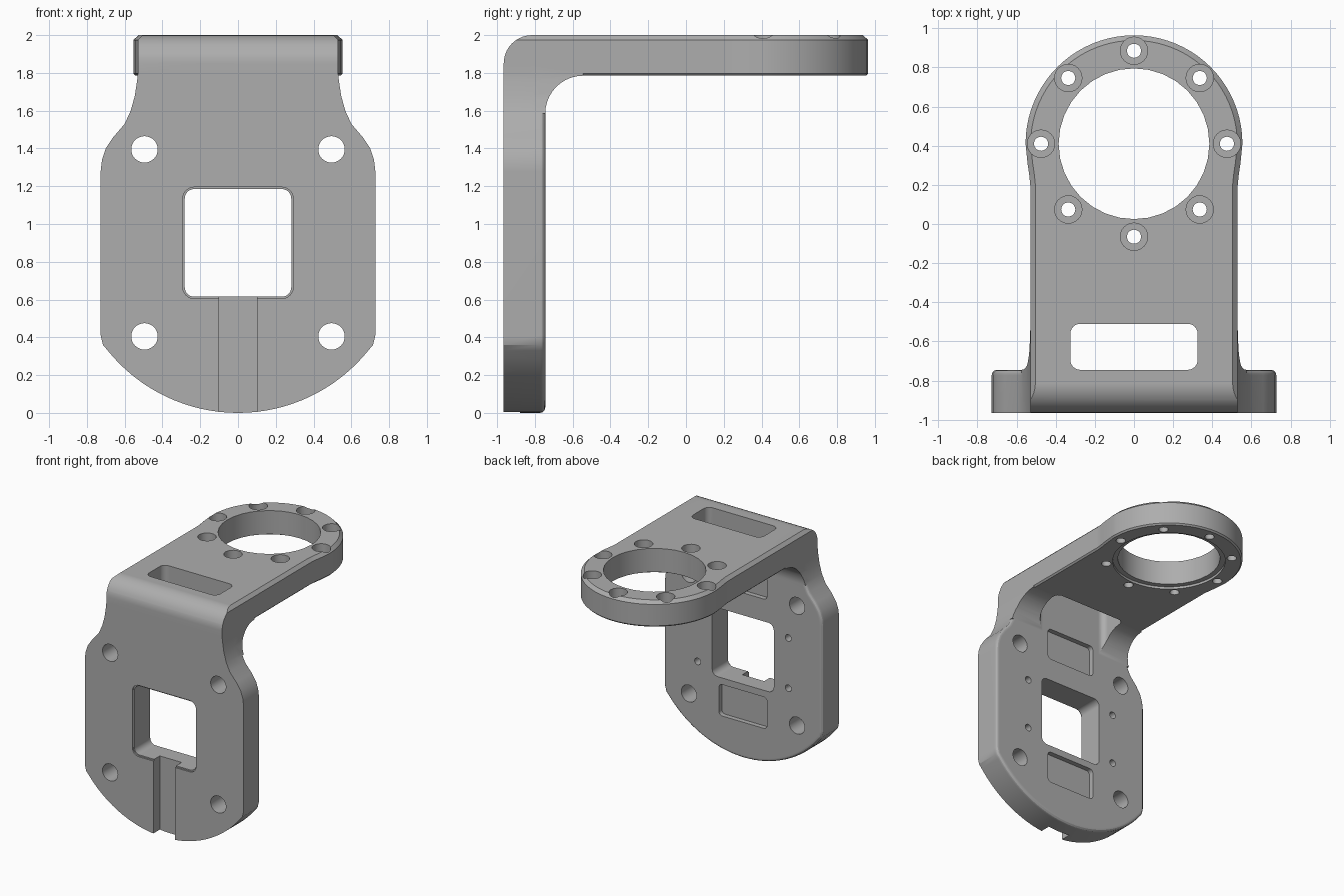
import bpy, bmesh
from math import pi, sin, cos, asin

cube = bpy.data.objects.get("Cube")
if cube:
    bpy.data.objects.remove(cube, do_unlink=True)

FRONT, BACK, UNDER, TOP = -0.965, -0.745, 1.785, 2.0
RING_Y, RING_R, ARM_W = 0.41, 0.554, 0.53


def arc(cx, cy, r, a0, a1, n):
    return [(cx + r * cos(a0 + (a1 - a0) * i / n), cy + r * sin(a0 + (a1 - a0) * i / n))
            for i in range(n + 1)]


def circle(cx, cy, r, n=32):
    return arc(cx, cy, r, 0, 2 * pi, n)[:-1]


def rounded_rect(x0, x1, y0, y1, r):
    corners = [(x1 - r, y1 - r), (x0 + r, y1 - r), (x0 + r, y0 + r), (x1 - r, y0 + r)]
    return [p for i, (cx, cy) in enumerate(corners)
            for p in arc(cx, cy, r, i * pi / 2, (i + 1) * pi / 2, 6)]


def mirrored(half):
    """Close a right-hand half outline by mirroring it across the centre."""
    return half + [(-x, y) for x, y in reversed(half) if x > 1e-5]


def prism(name, outline, axis, lo, hi, bevel_lo=0, bevel_hi=0, segments=1):
    """Extrude an outline along an axis, with optional bevelled cap rims."""
    place = {"X": lambda u, v, w: (w, u, v),
             "Y": lambda u, v, w: (u, w, v),
             "Z": lambda u, v, w: (u, v, w)}[axis]
    k = "XYZ".index(axis)
    bm = bmesh.new()
    a = [bm.verts.new(place(u, v, lo)) for u, v in outline]
    b = [bm.verts.new(place(u, v, hi)) for u, v in outline]
    bm.faces.new(a)
    bm.faces.new(b)
    for i in range(len(a)):
        j = (i + 1) % len(a)
        bm.faces.new((a[i], a[j], b[j], b[i]))
    bmesh.ops.recalc_face_normals(bm, faces=bm.faces[:])
    for level, size in ((lo, bevel_lo), (hi, bevel_hi)):
        if size:
            rim = [e for e in bm.edges if all(abs(v.co[k] - level) < 1e-5 for v in e.verts)]
            bmesh.ops.bevel(bm, geom=rim, offset=size, segments=segments,
                            profile=0.5, affect='EDGES')
    mesh = bpy.data.meshes.new(name)
    bm.to_mesh(mesh)
    bm.free()
    obj = bpy.data.objects.new(name, mesh)
    bpy.context.collection.objects.link(obj)
    return obj


def activate(obj):
    bpy.ops.object.select_all(action='DESELECT')
    obj.select_set(True)
    bpy.context.view_layer.objects.active = obj


def combine(target, other, operation):
    mod = target.modifiers.new("combine", 'BOOLEAN')
    mod.operation, mod.solver, mod.object = operation, 'EXACT', other
    activate(target)
    bpy.ops.object.modifier_apply(modifier=mod.name)
    bpy.data.objects.remove(other, do_unlink=True)


# Mounting plate outline: round bottom, straight flanks, waisted neck
base_r = 0.886
plate_outline = mirrored(
    arc(0, base_r, base_r, -pi / 2, -pi / 2 + asin(0.69 / base_r), 16)
    + [(0.715, 0.36), (0.727, 0.41), (0.727, 1.28), (0.72, 1.34), (0.70, 1.40),
       (0.66, 1.46), (0.60, 1.53), (0.568, 1.6), (0.546, 1.68), (0.534, 1.76),
       (ARM_W, 1.8), (ARM_W, 1.9)])
body = prism("bracket", plate_outline, "Y", FRONT, BACK, bevel_hi=0.028, segments=3)

# Arm with ring end
arm_outline = mirrored(
    [(ARM_W, FRONT), (ARM_W, 0.2), (0.535, 0.25), (0.544, 0.31)]
    + arc(0, RING_Y, RING_R, 0, pi / 2, 20))
arm = prism("arm", arm_outline, "Z", UNDER, TOP, bevel_lo=0.012, bevel_hi=0.026)

# Inner fillet between plate and arm, trimmed to the neck outline
fr = 0.2
fillet = prism("fillet", arc(BACK + fr, UNDER - fr, fr, pi, pi / 2, 10)
               + [(BACK + fr, UNDER + 0.06), (BACK - 0.08, UNDER + 0.06),
                  (BACK - 0.08, UNDER - fr)], "X", -0.8, 0.8)
combine(fillet, prism("trim", plate_outline, "Y", -1.2, 0.2), 'INTERSECT')
combine(body, arm, 'UNION')
combine(body, fillet, 'UNION')

cutters = []


def cut(outline, axis, lo, hi):
    cutters.append(prism("cutter", outline, axis, lo, hi))


# Rounded outer bend
cr = 0.15
cut(arc(FRONT + cr, TOP - cr, cr, pi, pi / 2, 10)
    + [(FRONT + cr, 2.2), (-1.2, 2.2), (-1.2, TOP - cr)], "X", -1, 1)

# Slot at the bend
cut(rounded_rect(-0.325, 0.325, BACK, -0.51, 0.05), "Z", 1.5, 2.2)

# Square window with a stepped front rim, and the cable groove below it
cut(rounded_rect(-0.282, 0.282, 0.615, 1.185, 0.05), "Y", -1.2, -0.5)
cut(rounded_rect(-0.292, 0.292, 0.605, 1.195, 0.06), "Y", -1.2, FRONT + 0.012)
cut([(-0.1, -0.1), (0.1, -0.1), (0.1, 0.7), (-0.1, 0.7)], "Y", -1.2, FRONT + 0.085)

# Plate bolt holes and blind pin holes
for sx in (-1, 1):
    for sz in (-1, 1):
        cut(circle(sx * 0.495, 0.9 + sz * 0.495, 0.07), "Y", -1.2, -0.5)
        cut(circle(sx * 0.415, 0.9 + sz * 0.208, 0.028, 16), "Y", BACK - 0.1, -0.5)

# Shallow pockets in the back of the plate
for z in (0.43, 1.5):
    cut(rounded_rect(-0.22, 0.22, z - 0.13, z + 0.13, 0.03), "Y", BACK - 0.04, -0.6)

# Ring bore with a shallow step underneath
cut(circle(0, RING_Y, 0.385), "Z", 1.6, 2.2)
cut(circle(0, RING_Y, 0.425, 40), "Z", 1.6, UNDER + 0.02)

# Counterbored screw holes around the ring
for i in range(8):
    x, y = 0.475 * cos(i * pi / 4), RING_Y + 0.475 * sin(i * pi / 4)
    cut(circle(x, y, 0.036, 20), "Z", 1.6, 2.2)
    cut(circle(x, y, 0.07, 24), "Z", TOP - 0.1, 2.2)

for cutter in cutters:
    combine(body, cutter, 'DIFFERENCE')

# Material and shading
metal = bpy.data.materials.new("plain grey")
metal.use_nodes = True
colour = (0.42, 0.42, 0.42, 1)
metal.diffuse_color = colour
metal.node_tree.nodes["Principled BSDF"].inputs["Base Color"].default_value = colour
body.data.materials.clear()
body.data.materials.append(metal)
for face in body.data.polygons:
    face.material_index = 0
activate(body)
bpy.ops.object.shade_smooth_by_angle(angle=0.45)
weighted = body.modifiers.new("even shading", 'WEIGHTED_NORMAL')
weighted.keep_sharp = True
